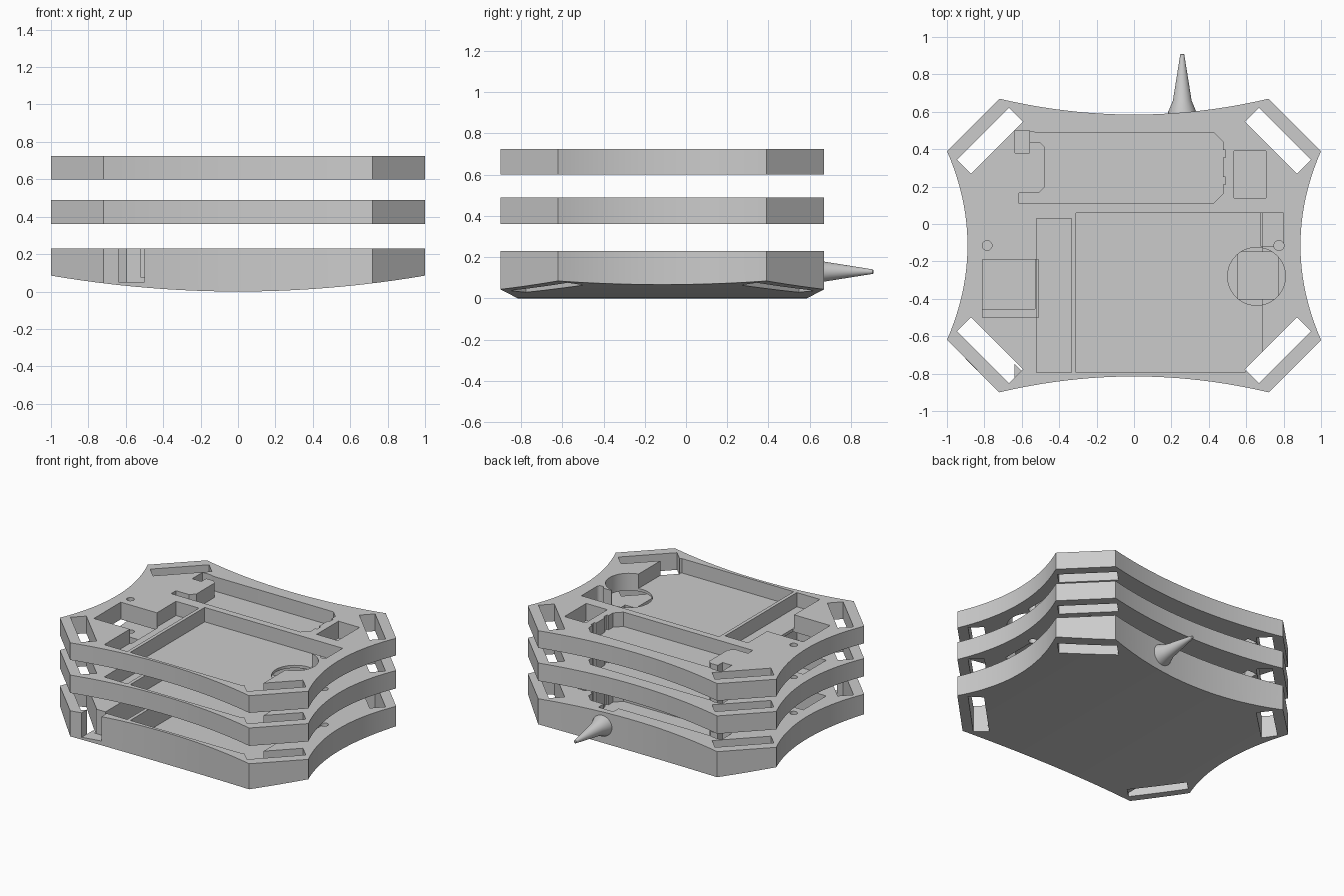
import bpy, bmesh, math
from mathutils import Matrix, Vector

cube = bpy.data.objects.get("Cube")
if cube:
    bpy.data.objects.remove(cube, do_unlink=True)

grey = bpy.data.materials.new("plain grey")
grey.use_nodes = True
grey.diffuse_color = (0.6, 0.6, 0.6, 1)
grey.node_tree.nodes["Principled BSDF"].inputs["Base Color"].default_value = (0.6, 0.6, 0.6, 1)

MID_Y = -0.115          # centre of the plate outline
HALF_X, HALF_Y = 1.0, 0.785
CHAMFER = 0.28


def add_object(name, bm):
    bmesh.ops.recalc_face_normals(bm, faces=bm.faces)
    mesh = bpy.data.meshes.new(name)
    bm.to_mesh(mesh)
    bm.free()
    mesh.materials.append(grey)
    obj = bpy.data.objects.new(name, mesh)
    bpy.context.collection.objects.link(obj)
    return obj


def prism(name, points, low, high):
    """Extrude a flat outline from one height to another."""
    bm = bmesh.new()
    face = bm.faces.new([bm.verts.new((x, y, low)) for x, y in points])
    top = bmesh.ops.extrude_face_region(bm, geom=[face])["geom"]
    bmesh.ops.translate(bm, verts=[v for v in top if isinstance(v, bmesh.types.BMVert)],
                        vec=(0, 0, high - low))
    return add_object(name, bm)


def cut(target, cutter):
    mod = target.modifiers.new("cut", 'BOOLEAN')
    mod.operation = 'DIFFERENCE'
    mod.solver = 'EXACT'
    mod.object = cutter
    bpy.ops.object.select_all(action='DESELECT')
    bpy.context.view_layer.objects.active = target
    target.select_set(True)
    bpy.ops.object.modifier_apply(modifier=mod.name)
    bpy.data.objects.remove(cutter, do_unlink=True)


def smooth(obj):
    bpy.ops.object.select_all(action='DESELECT')
    bpy.context.view_layer.objects.active = obj
    obj.select_set(True)
    bpy.ops.object.shade_smooth_by_angle(angle=math.radians(25))


def rect(x0, x1, y0, y1):
    return [(x0, y0), (x1, y0), (x1, y1), (x0, y1)]


def disc(x, y, r, n=40):
    return [(x + r * math.cos(2 * math.pi * i / n), y + r * math.sin(2 * math.pi * i / n))
            for i in range(n)]


def outline():
    """Four chamfered corners joined by edges that bow inwards."""
    pts, n = [], 24
    for side in range(4):
        half, reach, sag = ((HALF_Y - CHAMFER, HALF_X, 0.11), (HALF_X - CHAMFER, HALF_Y, 0.085))[side % 2]
        turn = Matrix.Rotation(side * math.pi / 2, 2)
        for i in range(n + 1):
            t = 2 * i / n - 1
            p = turn @ Vector((reach - sag * (1 - t * t), half * t))
            pts.append((p.x, p.y + MID_Y))
    return pts


def corner_slot(sx, sy):
    c = Vector((0.77 * sx, MID_Y + 0.56 * sy))
    along = Vector((sx, -sy)).normalized() * 0.197
    across = Vector((sx, sy)).normalized() * 0.053
    return [tuple(c + a * along + b * across) for a, b in ((-1, -1), (1, -1), (1, 1), (-1, 1))]


# Shared cut-out shapes
board_bay = [(-0.31, -0.795), (0.59, -0.795), (0.685, -0.69), (0.685, 0.06), (-0.31, 0.06)]
upper_bay = [(-0.615, 0.11), (0.425, 0.11), (0.475, 0.16), (0.475, 0.21), (0.49, 0.21),
             (0.49, 0.25), (0.475, 0.25), (0.475, 0.355), (0.49, 0.355), (0.49, 0.395),
             (0.475, 0.395), (0.475, 0.44), (0.425, 0.49), (-0.53, 0.49), (-0.57, 0.497),
             (-0.57, 0.435), (-0.5, 0.435), (-0.475, 0.41), (-0.475, 0.2), (-0.51, 0.165),
             (-0.615, 0.165)]
side_slot = rect(-0.52, -0.335, -0.795, 0.03)
port_bay = rect(-0.81, -0.51, -0.5, -0.19)
small_port_bay = rect(-0.81, -0.53, -0.455, -0.19)
switch_bay = rect(0.535, 0.705, 0.14, 0.39)
wire_bay = rect(0.68, 0.8, -0.12, 0.06)
clip_hole = rect(-0.635, -0.56, 0.38, 0.5)
round_bay = disc(0.655, -0.28, 0.155)
box_bay = rect(0.555, 0.77, -0.4, -0.15)
pins = [disc(-0.785, MID_Y, 0.026, 20), disc(0.775, MID_Y, 0.027, 20)]


def plate(name, low, high, floor, pockets, holes):
    obj = prism(name, outline(), low, high)
    for sx in (-1, 1):
        for sy in (-1, 1):
            cut(obj, prism("cutter", corner_slot(sx, sy), low - 0.1, high + 0.1))
    for i, shape in enumerate(pockets):
        cut(obj, prism("cutter", shape, floor + 0.0007 * i, high + 0.05 + 0.003 * i))
    for i, shape in enumerate(holes):
        cut(obj, prism("cutter", shape, low - 0.05 - 0.003 * i, high + 0.08 + 0.003 * i))
    return obj


# Top and middle plates
top_plate = plate("top_plate", 0.6, 0.725, 0.62, [board_bay, upper_bay, side_slot],
                  [port_bay, switch_bay, wire_bay, clip_hole, round_bay] + pins)
middle_plate = plate("middle_plate", 0.36, 0.49, 0.38,
                     [board_bay, upper_bay, side_slot, small_port_bay],
                     [switch_bay, box_bay, clip_hole] + pins)

# Bottom plate: closed tray with a notch for the port and a bowed underside
notch = rect(-0.64, -0.5, -0.95, -0.78)
antenna_seat = rect(0.2, 0.32, 0.46, 0.55)
bottom_plate = plate("bottom_plate", -0.02, 0.23, 0.075,
                     [board_bay, upper_bay, side_slot, small_port_bay, switch_bay,
                      box_bay, clip_hole, antenna_seat] + pins, [])
cut(bottom_plate, prism("cutter", notch, 0.052, 0.3))

steps = 32
bow = [(x, 0.085 * x * x) for x in (-1.1 + 2.2 * i / steps for i in range(steps + 1))]
under = prism("cutter", [(-1.1, -0.2)] + [(1.1, -0.2)] + bow[::-1], -1.2, 1.2)
under.data.transform(Matrix.Rotation(math.pi / 2, 4, 'X'))
cut(bottom_plate, under)

# Ledge of the notch inside the front corner slot
notch_ledge = prism("notch_ledge", [(-0.64, -0.825), (-0.6, -0.785), (-0.64, -0.745)], 0.04, 0.052)

# Antenna seat steps
for i in range(3):
    prism("antenna_step_%d" % (i + 1), rect(0.2, 0.32, 0.46 + 0.03 * i, 0.475 + 0.03 * i),
          0.07, 0.15 + 0.025 * i)

# Antenna: flared foot and long taper, turned round the y axis
bm = bmesh.new()
rings = []
for y, r in ((0.56, 0.077), (0.6, 0.075), (0.66, 0.05), (0.905, 0.011), (0.91, 0.006)):
    rings.append([bm.verts.new((0.258 + px, y, 0.13 + pz)) for px, pz in disc(0, 0, r, 32)])
for a, b in zip(rings, rings[1:]):
    for i in range(32):
        bm.faces.new((a[i], a[i - 1], b[i - 1], b[i]))
bm.faces.new(rings[0])
bm.faces.new(rings[-1])
antenna = add_object("antenna", bm)

for obj in (top_plate, middle_plate, bottom_plate, antenna):
    smooth(obj)
